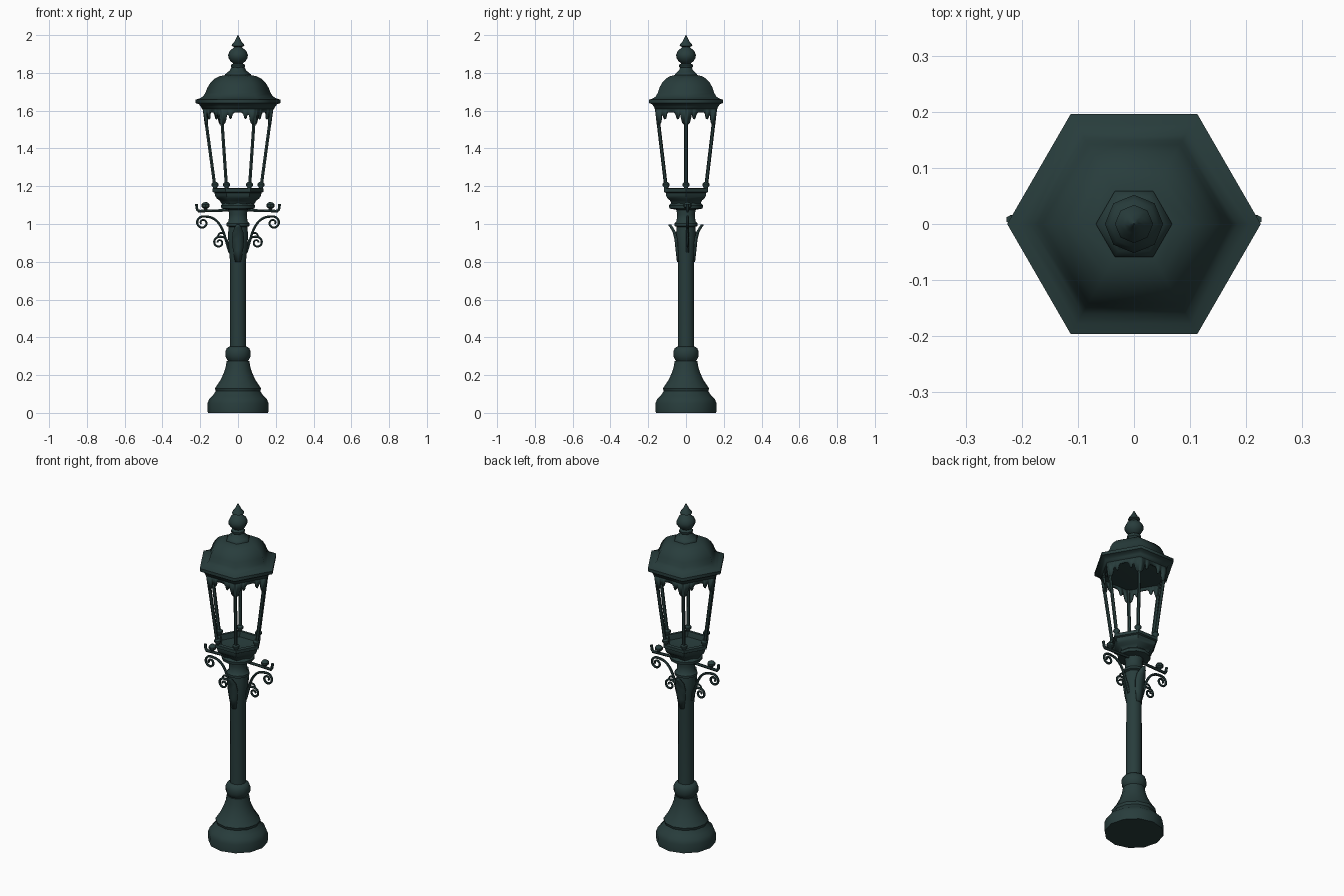
import bpy, bmesh
from math import cos, sin, pi, radians
from mathutils import Vector

cube = bpy.data.objects.get("Cube")
if cube:
    bpy.data.objects.remove(cube, do_unlink=True)

iron = bpy.data.materials.new("dark green iron")
iron.use_nodes = True
COLOUR = (0.021, 0.046, 0.045, 1)
iron.diffuse_color = COLOUR
iron.node_tree.nodes["Principled BSDF"].inputs["Base Color"].default_value = COLOUR


def select(obj):
    bpy.ops.object.select_all(action='DESELECT')
    obj.select_set(True)
    bpy.context.view_layer.objects.active = obj


def finish(name, bm, angle=40):
    bmesh.ops.recalc_face_normals(bm, faces=bm.faces)
    mesh = bpy.data.meshes.new(name)
    bm.to_mesh(mesh)
    bm.free()
    mesh.materials.append(iron)
    obj = bpy.data.objects.new(name, mesh)
    bpy.context.collection.objects.link(obj)
    select(obj)
    bpy.ops.object.shade_smooth_by_angle(angle=radians(angle))
    return obj


def lathe(name, profile, sides, centre=(0, 0), angle=40):
    """Turn (radius, height) pairs around a vertical axis, closed at both ends."""
    bm = bmesh.new()
    rings = []
    for r, z in profile:
        rings.append([bm.verts.new((centre[0] + r * cos(2 * pi * i / sides),
                                    centre[1] + r * sin(2 * pi * i / sides), z))
                      for i in range(sides)])
    for a, b in zip(rings, rings[1:]):
        for i in range(sides):
            j = (i + 1) % sides
            bm.faces.new((a[i], a[j], b[j], b[i]))
    bm.faces.new(rings[0])
    bm.faces.new(rings[-1])
    return finish(name, bm, angle)


def rod(name, points, radius, smooth=False, tip=1.0):
    """Sweep a round bar through the points."""
    curve = bpy.data.curves.new(name, 'CURVE')
    curve.dimensions = '3D'
    curve.bevel_depth = radius
    curve.bevel_resolution = 1
    curve.resolution_u = 4
    curve.use_fill_caps = True
    spline = curve.splines.new('NURBS' if smooth else 'POLY')
    spline.points.add(len(points) - 1)
    for i, (p, co) in enumerate(zip(spline.points, points)):
        p.co = (*co, 1)
        p.radius = 1 + (tip - 1) * i / (len(points) - 1)
    if smooth:
        spline.use_endpoint_u = True
        spline.order_u = 3
    curve.materials.append(iron)
    obj = bpy.data.objects.new(name, curve)
    bpy.context.collection.objects.link(obj)
    select(obj)
    bpy.ops.object.convert(target='MESH')
    bpy.ops.object.shade_smooth_by_angle(angle=radians(50))


def spiral(cx, cz, r, start, turns, steps=16):
    """Clockwise inward spiral as (x, z) pairs."""
    return [(cx + r * (1 - 0.75 * t) * cos(start - 2 * pi * turns * t),
             cz + r * (1 - 0.75 * t) * sin(start - 2 * pi * turns * t))
            for t in (i / steps for i in range(steps + 1))]


# Base and column
lathe("base", [(.16, 0), (.162, .05), (.152, .075), (.135, .09), (.118, .115), (.122, .13),
               (.115, .14), (.095, .17), (.078, .205), (.066, .24), (.06, .275)], 12)
lathe("base_ring", [(.05, .27), (.06, .285), (.067, .3), (.067, .325),
                    (.06, .342), (.045, .352)], 12)
lathe("shaft", [(.043, .34), (.042, .8), (.049, .87), (.053, .94), (.05, .985),
                (.062, .99), (.062, 1.003), (.05, 1.015), (.047, 1.05), (.053, 1.09)], 12)

# Leaves flaring from the upper column
for side in (-1, 1):
    bm = bmesh.new()
    rows = []
    for out, z, half in [(.04, .8, .012), (.047, .86, .024), (.053, .92, .03),
                         (.063, .96, .026), (.078, .985, .015), (.087, .998, .004)]:
        rows.append([bm.verts.new((u * half, side * (out - abs(u) * .008), z))
                     for u in (-1, 0, 1)])
    for a, b in zip(rows, rows[1:]):
        for i in range(2):
            bm.faces.new((a[i], a[i + 1], b[i + 1], b[i]))
    leaf = finish("leaf_front" if side < 0 else "leaf_back", bm)
    leaf.modifiers.new("thickness", 'SOLIDIFY').thickness = .008

# Lantern seat: round collar, then an open hexagonal tray
lathe("collar", [(.05, 1.075), (.088, 1.082), (.09, 1.098), (.078, 1.11), (.08, 1.13),
                 (.09, 1.14)], 12)
lathe("tray", [(.085, 1.105), (.098, 1.125), (.112, 1.135), (.122, 1.15), (.124, 1.165),
               (.134, 1.17), (.134, 1.188), (.112, 1.19), (.105, 1.16), (.03, 1.15)], 6)

LOW, HIGH = 1.18, 1.62


def wall(z):
    return .12 + (z - LOW) / (HIGH - LOW) * .06


def corner(i, z):
    return Vector((wall(z) * cos(i * pi / 3), wall(z) * sin(i * pi / 3), z))


# Lantern bars, corner knobs and scalloped panels under the eaves
SCALLOP = [(0, 1.592), (.24, 1.59), (.33, 1.58), (.38, 1.562), (.46, 1.555), (.54, 1.562),
           (.58, 1.578), (.66, 1.578), (.72, 1.555), (.8, 1.535), (.9, 1.528), (1, 1.528)]
outline = [(-u, z) for u, z in SCALLOP[:0:-1]] + SCALLOP
for i in range(6):
    rod(f"lantern_bar_{i + 1}", [corner(i, LOW - .01), corner(i, HIGH)], .0095)
    foot = corner(i, 1.19)
    lathe(f"corner_knob_{i + 1}", [(.01, 1.185), (.012, 1.195), (.019, 1.203), (.019, 1.213),
                                   (.01, 1.222)], 8, (foot.x, foot.y))
    bm = bmesh.new()
    pairs = [[bm.verts.new(corner(i, z).lerp(corner(i + 1, z), (u + 1) / 2))
              for z in (low, HIGH)] for u, low in outline]
    for a, b in zip(pairs, pairs[1:]):
        bm.faces.new((a[0], b[0], b[1], a[1]))
    panel = finish(f"scallop_panel_{i + 1}", bm)
    panel.modifiers.new("thickness", 'SOLIDIFY').thickness = .01

# Hexagonal roof
lathe("roof", [(.17, 1.605), (.19, 1.608), (.197, 1.622), (.208, 1.635), (.226, 1.64),
               (.226, 1.658), (.205, 1.664), (.185, 1.675), (.172, 1.695), (.163, 1.72),
               (.148, 1.745), (.125, 1.768), (.1, 1.782), (.07, 1.788)], 6, angle=62)
lathe("roof_cap", [(.068, 1.78), (.068, 1.793), (.055, 1.803), (.042, 1.815),
                   (.036, 1.828), (.03, 1.835)], 6, angle=62)

# Finial
lathe("finial", [(.03, 1.825), (.038, 1.832), (.038, 1.842), (.024, 1.85), (.04, 1.862),
                 (.051, 1.88), (.052, 1.897), (.043, 1.917), (.025, 1.932), (.02, 1.937),
                 (.034, 1.943), (.03, 1.953), (.018, 1.967), (.009, 1.985), (.001, 2)],
      8, angle=50)

# Scrolled side brackets
Y = .008
for s, label in ((-1, "right"), (1, "left")):
    def path(points):
        return [(s * x, Y, z) for x, z in points]

    rod(f"{label}_bracket_arm", path([(.04, 1.073), (.213, 1.068)]), .008)
    rod(f"{label}_arm_tip", path([(.2, 1.068), (.213, 1.07), (.219, 1.085), (.22, 1.105)]),
        .008, True)
    lathe(f"{label}_arm_knob", [(.008, 1.07), (.01, 1.083), (.021, 1.09), (.022, 1.103),
                                (.013, 1.113), (.004, 1.116)], 8, (s * .172, Y))
    rod(f"{label}_large_scroll",
        path([(.045, .85), (.06, .9), (.078, .965), (.105, 1.012), (.14, 1.036)]
             + spiral(.187, 1.006, .036, pi * .6, 1.4)), .0075, True, .75)
    rod(f"{label}_small_scroll",
        path([(.045, .87), (.055, .905), (.07, .93)]
             + spiral(.1, .902, .032, pi * .6, 1.3)), .007, True, .75)
    rod(f"{label}_scroll_tendril",
        path([(.075, .95), (.09, .955), (.105, .945), (.108, .93)]), .006, True, .7)
